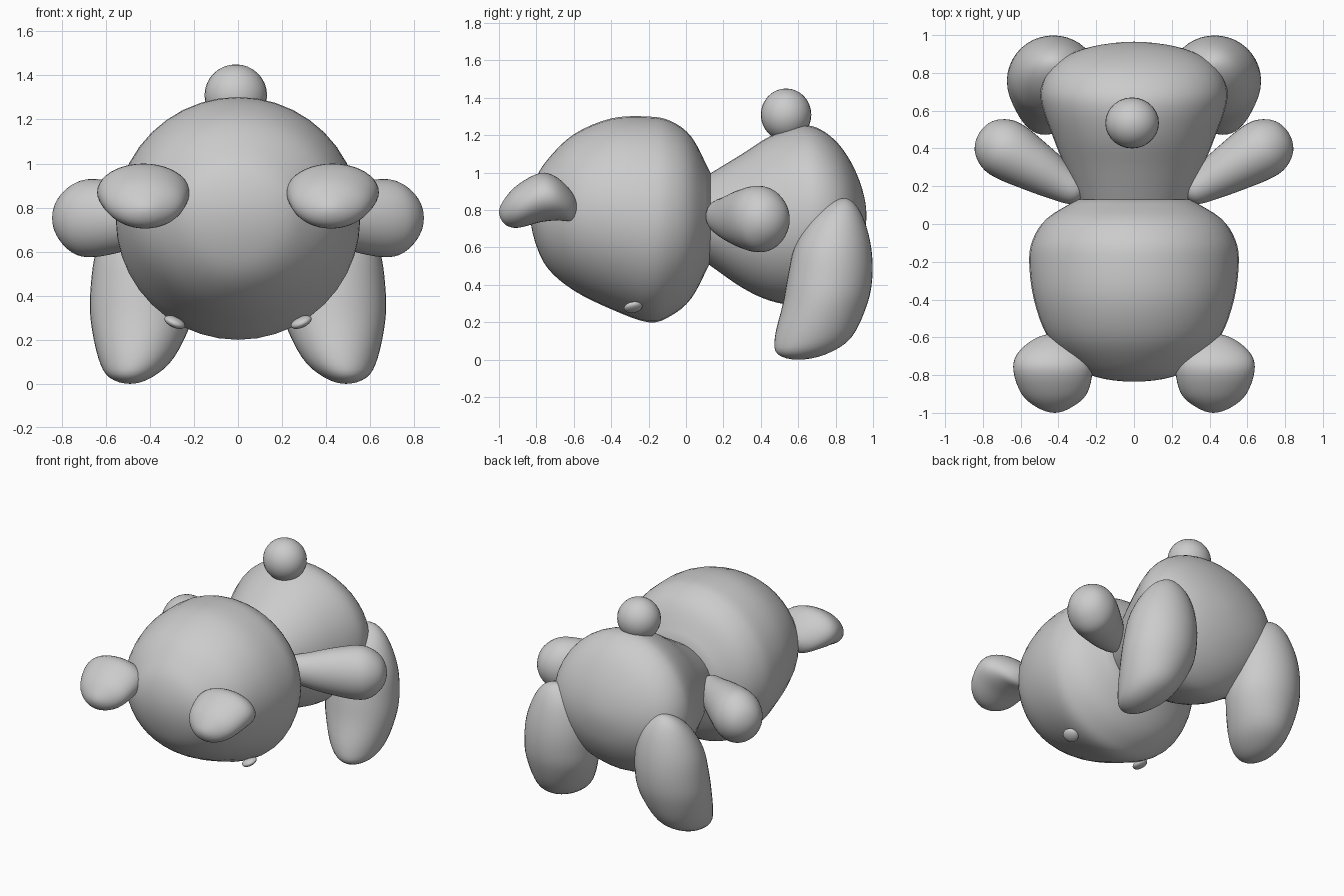
import bpy, bmesh, math
from mathutils import Matrix, Vector

if "Cube" in bpy.data.objects:
    bpy.data.objects.remove(bpy.data.objects["Cube"])

SIDES, STEPS = 40, 4


def finish(name, bm, mirror=False):
    bmesh.ops.recalc_face_normals(bm, faces=bm.faces)
    mesh = bpy.data.meshes.new(name)
    bm.to_mesh(mesh)
    bm.free()
    for p in mesh.polygons:
        p.use_smooth = True
    obj = bpy.data.objects.new(name, mesh)
    bpy.context.collection.objects.link(obj)
    bpy.context.view_layer.objects.active = obj
    obj.select_set(True)
    bpy.ops.object.shade_smooth_by_angle(angle=math.radians(50))
    obj.select_set(False)
    if mirror:
        obj.modifiers.new("mirror", 'MIRROR')
    return obj


def ghost(end, nxt):
    # a closed end rounds over its pole, an open end continues straight
    if end[1] == end[2]:
        return (nxt[0], nxt[2], nxt[1], nxt[4], nxt[3])
    return tuple(2 * a - b for a, b in zip(end, nxt))


def spline(rows):
    pts = [ghost(rows[0], rows[1])] + rows + [ghost(rows[-1], rows[-2])]
    out = []
    for i in range(1, len(pts) - 2):
        for k in range(STEPS):
            t = k / STEPS
            out.append([0.5 * (2 * b + (c - a) * t + (2*a - 5*b + 4*c - d) * t*t
                               + (3*b - a - 3*c + d) * t**3)
                        for a, b, c, d in zip(*pts[i - 1:i + 3])])
    return out + [list(rows[-1])]


def loft(name, rows, axis='y', matrix=None, mirror=False):
    # rows: position along axis, low/high extent across, low/high extent in depth
    bm = bmesh.new()
    rings = []
    for t, ul, uh, vl, vh in spline(rows):
        ring = []
        flat = abs(uh - ul) < 1e-6
        for k in range(1 if flat else SIDES):
            a = 2 * math.pi * k / SIDES
            u = (ul + uh) / 2 + (uh - ul) / 2 * math.cos(a)
            v = (vl + vh) / 2 + (vh - vl) / 2 * math.sin(a)
            ring.append(bm.verts.new((u, t, v) if axis == 'y' else (u, v, t)))
        rings.append(ring)
    for r, s in zip(rings, rings[1:]):
        for k in range(SIDES):
            j = (k + 1) % SIDES
            if len(r) == 1:
                bm.faces.new((r[0], s[k], s[j]))
            elif len(s) == 1:
                bm.faces.new((r[k], r[j], s[0]))
            else:
                bm.faces.new((r[k], r[j], s[j], s[k]))
    for r in (rings[0], rings[-1]):
        if len(r) > 1:
            bm.faces.new(r)
    if matrix:
        bm.transform(matrix)
    return finish(name, bm, mirror)


def ball(name, loc, size, rot=(0, 0), mirror=False):
    bm = bmesh.new()
    bmesh.ops.create_uvsphere(bm, u_segments=28, v_segments=16, radius=1)
    rx, ry = Matrix.Rotation(rot[0], 4, 'X'), Matrix.Rotation(rot[1], 4, 'Y')
    bm.transform(Matrix.Translation(loc) @ ry @ rx @ Matrix.Diagonal(Vector((*size, 1))))
    return finish(name, bm, mirror)


def sym(rows):
    return [(y, -w, w, lo, hi) for y, w, lo, hi in rows]


# head, flat where it meets the body
loft("head", sym([(-.835, 0, .80, .80), (-.81, .20, .64, .95), (-.74, .32, .49, 1.07),
                  (-.60, .455, .37, 1.205), (-.40, .53, .27, 1.29), (-.20, .555, .20, 1.30),
                  (-.08, .535, .235, 1.275), (.03, .46, .33, 1.19), (.13, .30, .52, 1.00)]))

# body
loft("body", sym([(.12, .285, .51, .99), (.30, .365, .385, 1.10), (.45, .425, .315, 1.195),
                  (.60, .48, .29, 1.25), (.70, .495, .31, 1.24), (.80, .46, .38, 1.17),
                  (.88, .375, .48, 1.06), (.94, .22, .61, .92), (.965, 0, .77, .77)]))

# tail
ball("tail", (-.01, .535, 1.31), (.142, .135, .14))

# ears
loft("ear", [(-1.0, .42, .42, .79, .79), (-.97, .33, .515, .725, .86),
             (-.90, .25, .595, .705, .935), (-.78, .22, .638, .735, .998),
             (-.69, .235, .62, .745, .975), (-.61, .31, .53, .745, .895),
             (-.58, .42, .42, .82, .82)], mirror=True)

# eyes
ball("eye", (.287, -.283, .28), (.05, .05, .024),
     (math.radians(10), math.radians(-24)), mirror=True)

# arms, swung out sideways
arm_place = Matrix.Translation((.27, .15, 0)) @ Matrix.Rotation(math.radians(-59), 4, 'Z')
loft("arm", [(s, -w, w, lo, hi) for s, w, lo, hi in
             [(0, 0, .77, .77), (.03, .07, .69, .845), (.15, .105, .64, .875),
              (.30, .135, .60, .91), (.45, .157, .575, .93), (.54, .145, .59, .91),
              (.615, .09, .66, .845), (.642, 0, .75, .75)]],
     matrix=arm_place, mirror=True)

# legs, bent forward at the foot
loft("leg", [(0, .49, .49, .60, .60), (.03, .39, .585, .49, .75), (.12, .29, .635, .475, .885),
             (.30, .205, .67, .518, .97), (.45, .19, .668, .545, .997),
             (.60, .20, .645, .58, .99), (.74, .25, .585, .66, .955),
             (.83, .335, .51, .76, .905), (.863, .42, .42, .845, .845)],
     axis='z', mirror=True)
